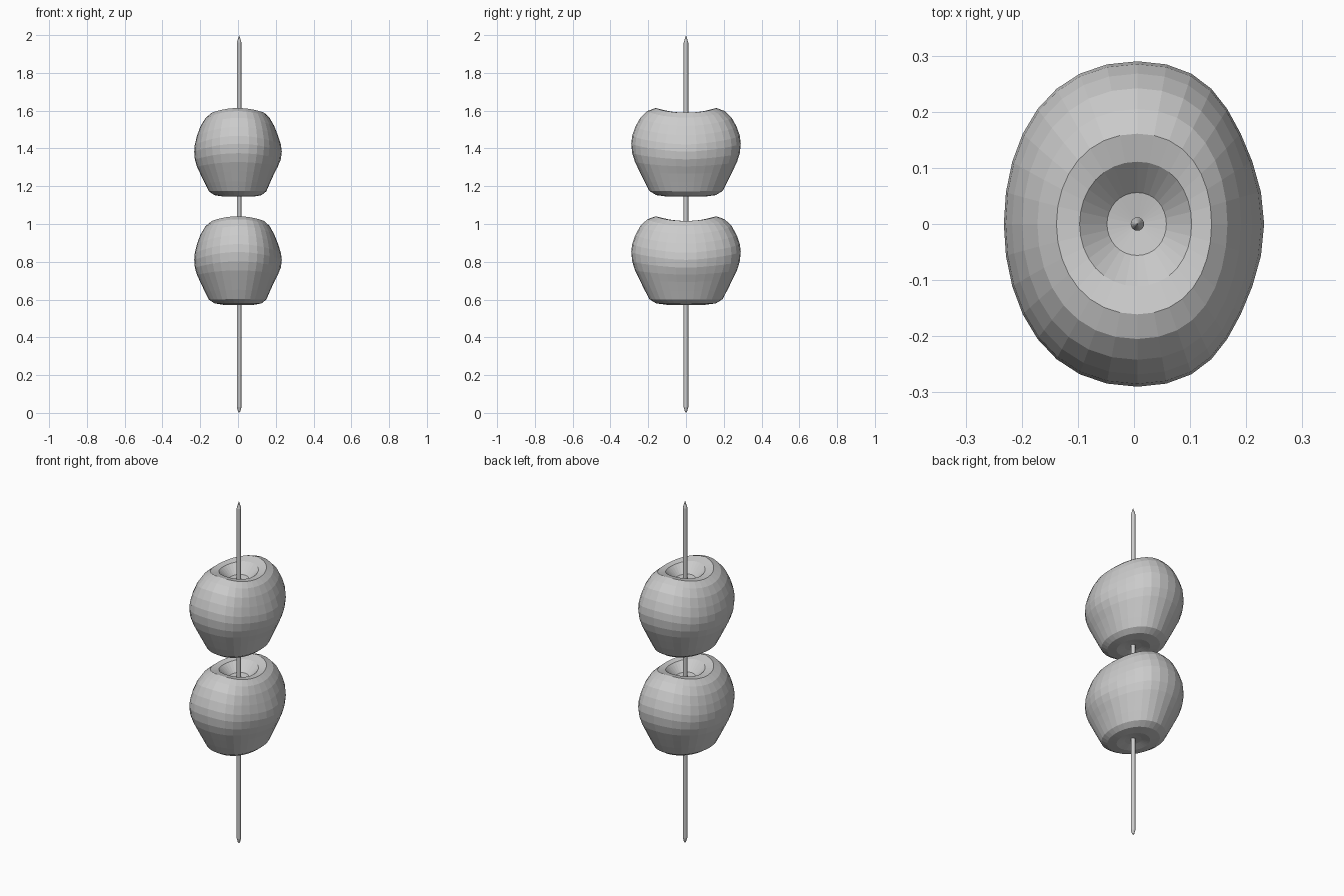
import bpy, bmesh, math

if "Cube" in bpy.data.objects:
    bpy.data.objects.remove(bpy.data.objects["Cube"])

R = 0.29       # half length of a fruit along y
SEG = 32

# fruit profile (radius, z), dimple floor over the rim and belly to the base
PROFILE = [(0, 1.538), (.056, 1.547), (.111, 1.601), (.161, 1.614), (.205, 1.598),
           (.242, 1.562), (.268, 1.515), (.285, 1.467), (.29, 1.425), (.285, 1.375),
           (.27, 1.328), (.247, 1.28), (.22, 1.225), (.194, 1.175), (.158, 1.153),
           (.1, 1.145), (.05, 1.156), (0, 1.162)]


def warp(x, y, z):
    """Narrow the fruit in x and droop its sides into a saddle."""
    t = (z - 1.145) / 0.47
    u = min(abs(x) / R, 1)
    b = min(1, max(0, t * 1.6))
    nx = x * (1 - 0.2 * (b * u ** 0.8 + 1 - b)) + 0.006 * (1 - u)
    if x > 0:
        nx -= 0.125 * u ** 4 * (1 - u)
    return nx, y, z - 1.3 * max(t, 0) * nx * nx


def lathe(name, profile, seg, deform, dz=0.0):
    """Revolve a closed profile, with a pole at each end."""
    bm = bmesh.new()
    rings = []
    for r, z in profile:
        count = 1 if r == 0 else seg
        ring = []
        for i in range(count):
            a = 2 * math.pi * i / seg
            x, y, zz = deform(r * math.cos(a), r * math.sin(a), z)
            ring.append(bm.verts.new((x, y, zz + dz)))
        rings.append(ring)
    for a, b in zip(rings, rings[1:]):
        for i in range(seg):
            j = (i + 1) % seg
            if len(a) == 1:
                bm.faces.new((a[0], b[i], b[j]))
            elif len(b) == 1:
                bm.faces.new((a[i], b[0], a[j]))
            else:
                bm.faces.new((a[i], b[i], b[j], a[j]))
    bmesh.ops.recalc_face_normals(bm, faces=bm.faces)
    mesh = bpy.data.meshes.new(name)
    bm.to_mesh(mesh)
    bm.free()
    obj = bpy.data.objects.new(name, mesh)
    bpy.context.collection.objects.link(obj)
    return obj


# two skewered fruits
lathe("upper_fruit", PROFILE, SEG, warp)
lathe("lower_fruit", PROFILE, SEG, warp, -0.573)

# pointed stick
STICK = [(0, 2), (.005, 1.985), (.012, 1.96), (.012, .03), (.006, .008), (0, 0)]
lathe("stick", STICK, 16, lambda x, y, z: (x + 0.006, y, z))
